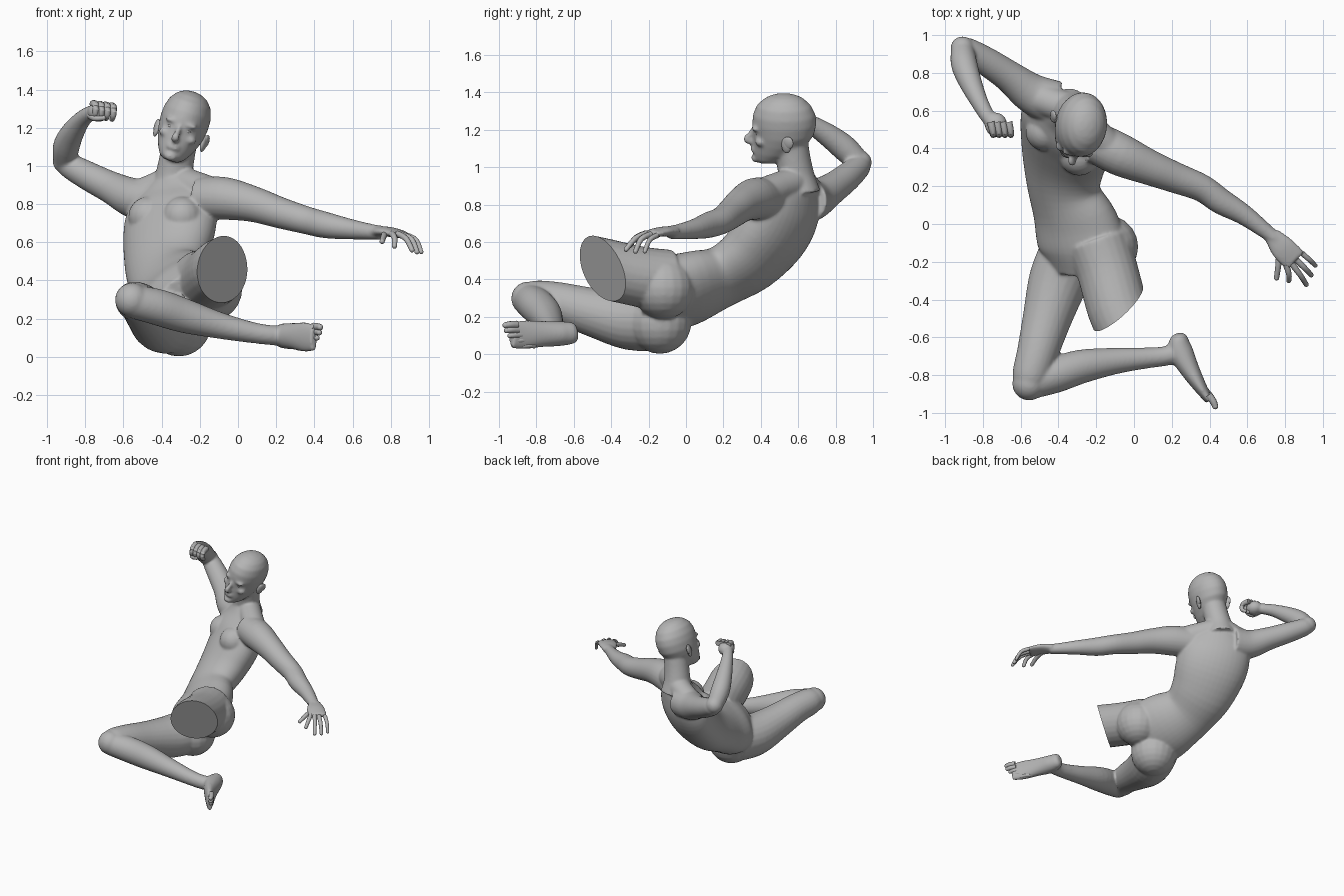
import bpy, bmesh, math
from mathutils import Vector, Matrix

if "Cube" in bpy.data.objects:
    bpy.data.objects.remove(bpy.data.objects["Cube"])

skin = bpy.data.materials.new("plain grey")
skin.diffuse_color = (0.46, 0.46, 0.46, 1)
skin.use_nodes = True
skin.node_tree.nodes["Principled BSDF"].inputs["Base Color"].default_value = skin.diffuse_color


def curve_points(secs, steps):
    """Catmull-Rom interpolation of section tuples."""
    if steps == 1:
        return [tuple(s) for s in secs]
    out = []
    ext = [secs[0]] + list(secs) + [secs[-1]]
    for i in range(len(secs) - 1):
        a, b, c, d = ext[i:i + 4]
        for k in range(steps):
            t = k / steps
            out.append(tuple(0.5 * (2 * q + (r - p) * t + (2 * p - 5 * q + 4 * r - s) * t * t
                             + (3 * q - p - 3 * r + s) * t ** 3) for p, q, r, s in zip(a, b, c, d)))
    return out + [tuple(secs[-1])]


def loft(bm, secs, lat0=(0, 0, 1), lat1=None, steps=4, n=24):
    """Closed tube through (x, y, z, half width[, half depth]) sections."""
    secs = [s if len(s) == 5 else (*s, s[3]) for s in secs]
    pts = curve_points(secs, steps)
    lat0, lat1 = Vector(lat0), Vector(lat1 or lat0)
    rings = []
    for i, s in enumerate(pts):
        p = Vector(s[:3])
        t = (Vector(pts[min(i + 1, len(pts) - 1)][:3]) - Vector(pts[max(i - 1, 0)][:3])).normalized()
        lat = lat0.lerp(lat1, i / (len(pts) - 1))
        lat = (lat - t * lat.dot(t)).normalized()
        dep = t.cross(lat)
        rings.append([bm.verts.new(p + lat * (s[3] * math.cos(a)) + dep * (s[4] * math.sin(a)))
                      for a in (math.tau * k / n for k in range(n))])
    faces = [bm.faces.new(rings[0]), bm.faces.new(rings[-1])]
    for r, q in zip(rings, rings[1:]):
        faces += [bm.faces.new((r[k], r[(k + 1) % n], q[(k + 1) % n], q[k])) for k in range(n)]
    bmesh.ops.recalc_face_normals(bm, faces=faces)


def ball(bm, c, r, rot=None):
    """Ellipsoid."""
    r = r if isinstance(r, tuple) else (r, r, r)
    m = Matrix.Translation(c) @ (rot.to_4x4() if rot else Matrix()) @ Matrix.Diagonal((*r, 1))
    bmesh.ops.create_uvsphere(bm, u_segments=20, v_segments=12, radius=1, matrix=m)


def finger(bm, pts, r):
    """Thin tube with a rounded tip."""
    loft(bm, [(*p, r * (1 - 0.12 * i)) for i, p in enumerate(pts)], (0.3, 0.5, 1), steps=3, n=10)
    ball(bm, pts[-1], r * (1 - 0.12 * (len(pts) - 1)))


def finish(name, bm):
    me = bpy.data.meshes.new(name)
    bm.to_mesh(me)
    bm.free()
    ob = bpy.data.objects.new(name, me)
    bpy.context.collection.objects.link(ob)
    me.materials.clear()
    me.materials.append(skin)
    bpy.ops.object.select_all(action='DESELECT')
    ob.select_set(True)
    bpy.context.view_layer.objects.active = ob
    bpy.ops.object.shade_smooth_by_angle(angle=math.radians(40))
    return ob


body = bmesh.new()

# torso, twisting from the pelvis up to the chest
loft(body, [(-.27, -.25, .29, .19, .13), (-.275, -.12, .32, .255, .165), (-.31, .02, .35, .25, .16),
            (-.37, .18, .41, .212, .14), (-.375, .33, .50, .235, .155), (-.36, .45, .63, .265, .165),
            (-.35, .52, .75, .265, .155), (-.34, .56, .84, .22, .12), (-.335, .58, .92, .12, .09)],
     (.8, -.2, .57), (.81, -.58, .03), n=40)
# buttocks and chest muscles
ball(body, (-.145, -.12, .355), .168)
ball(body, (-.31, -.14, .172), .170)
ball(body, (-.47, .49, .735), .105)
ball(body, (-.29, .36, .735), .105)
# neck and shoulder line
loft(body, [(-.34, .60, .86, .12), (-.335, .59, .95, .098), (-.32, .575, 1.04, .092), (-.30, .56, 1.15, .09)], (1, 0, 0))
loft(body, [(-.54, .68, .83, .09), (-.43, .64, .88, .085), (-.335, .6, .92, .085),
            (-.23, .5, .89, .085), (-.12, .39, .845, .09)])

# bent leg: thigh, knee, calf
loft(body, [(-.33, -.14, .185, .165), (-.40, -.30, .18, .158), (-.46, -.50, .225, .13),
            (-.51, -.68, .275, .11), (-.545, -.80, .295, .1), (-.555, -.85, .30, .085)])
ball(body, (-.555, -.845, .298), .09)
loft(body, [(-.55, -.84, .29, .088), (-.42, -.80, .26, .095), (-.28, -.755, .215, .09), (-.1, -.725, .165, .07),
            (.06, -.71, .13, .056), (.16, -.70, .115, .052), (.24, -.68, .11, .055)])
# foot, sole turned outwards
loft(body, [(.235, -.58, .115, .03, .022), (.238, -.60, .113, .055, .045), (.245, -.67, .11, .066, .066),
            (.295, -.77, .108, .07, .052), (.355, -.87, .103, .078, .034), (.40, -.935, .10, .07, .022)])

# leg cut off at the thigh
loft(body, [(-.19, -.10, .39, .17), (-.14, -.25, .415, .162), (-.085, -.45, .46, .162), (-.03, -.57, .49, .158)])

# stretched arm
loft(body, [(-.2, .43, .83, .11), (-.07, .365, .83, .112), (.08, .30, .80, .094), (.22, .245, .755, .082),
            (.36, .19, .715, .073), (.46, .12, .69, .069), (.58, .05, .67, .055), (.70, -.04, .655, .041),
            (.75, -.08, .65, .038)])
loft(body, [(.73, -.06, .655, .045, .03), (.79, -.13, .655, .068, .026), (.855, -.195, .64, .068, .02)], (.66, .72, 0))

# raised arm, elbow and forearm
loft(body, [(-.42, .64, .82, .12), (-.54, .69, .83, .107), (-.66, .78, .885, .085), (-.78, .86, .945, .076),
            (-.88, .92, 1.0, .066), (-.905, .935, 1.02, .055)])
ball(body, (-.908, .93, 1.025), .064)
loft(body, [(-.908, .93, 1.02, .06), (-.90, .85, 1.10, .070), (-.87, .76, 1.17, .062),
            (-.82, .65, 1.24, .047), (-.775, .57, 1.275, .04), (-.75, .54, 1.28, .04)], (1, 0, .3))
ball(body, (-.73, .525, 1.283), (.06, .065, .052))

# head in its own tilted frame
hz = Vector((.31, 0, .95)).normalized()
hx = Vector((.95, -.1, -.31))
hx = (hx - hz * hx.dot(hz)).normalized()
rot = Matrix((hx, hz.cross(hx), hz)).transposed()
origin = Vector((-.285, .53, 1.215))


def H(x, y, z):
    return origin + rot @ Vector((x, y, z))


profile = [(.182, -.03, .02, .02), (.172, -.075, .065, .055), (.155, -.11, .1, .083), (.12, -.15, .138, .111),
           (.07, -.172, .163, .127), (.02, -.176, .168, .13), (-.04, -.170, .155, .124), (-.09, -.170, .12, .11),
           (-.14, -.170, .06, .09), (-.18, -.168, 0, .066), (-.20, -.15, -.05, .04)]
verts = []
for z, yf, yb, hw in profile:
    verts.append([body.verts.new(H(hw * math.cos(a), (yf + yb) / 2 + (yb - yf) / 2 * math.sin(a), z))
                  for a in (math.tau * k / 32 for k in range(32))])
hf = [body.faces.new(verts[0]), body.faces.new(verts[-1])]
for r, q in zip(verts, verts[1:]):
    hf += [body.faces.new((r[k], r[(k + 1) % 32], q[(k + 1) % 32], q[k])) for k in range(32)]
bmesh.ops.recalc_face_normals(body, faces=hf)
# brow, nose, lips, chin
for s in (-1, 1):
    ball(body, H(s * .045, -.152, .005), (.045, .024, .014), rot)
    ball(body, H(s * .068, -.125, -.065), (.035, .03, .025), rot)
loft(body, [(*H(0, -.165, -.01), .012), (*H(0, -.19, -.05), .015), (*H(0, -.205, -.075), .021),
            (*H(0, -.175, -.09), .018)], hx)
for z in (-.118, -.134):
    ball(body, H(0, -.168, z), (.036, .017, .009), rot)
ball(body, H(0, -.155, -.178), (.036, .028, .024), rot)

# fuse everything into one smooth skin
raw = finish("raw_body", body)
m = raw.modifiers.new("fuse", 'REMESH')
m.mode, m.voxel_size = 'VOXEL', 0.0085
m = raw.modifiers.new("soften", 'SMOOTH')
m.factor, m.iterations = 0.5, 9
fused = bpy.data.meshes.new_from_object(raw.evaluated_get(bpy.context.evaluated_depsgraph_get()))
bpy.data.objects.remove(raw)
bm = bmesh.new()
bm.from_mesh(fused)
# flat cut through the thigh
cut, normal = Vector((-.085, -.45, .46)), Vector((.62, -.74, -.25))
near = [f for f in bm.faces if (f.calc_center_median() - cut).length < .3]
geom = list({v for f in near for v in f.verts}) + list({e for f in near for e in f.edges}) + near
bmesh.ops.bisect_plane(bm, geom=geom, plane_co=cut, plane_no=normal, clear_outer=True)
bmesh.ops.holes_fill(bm, edges=[e for e in bm.edges if e.is_boundary], sides=0)
finish("body", bm)

# open hand fingers
bm = bmesh.new()
for base, mid, tip, r in (((.77, -.14, .645), (.765, -.21, .635), (.755, -.285, .605), .018),
                          ((.805, -.215, .645), (.82, -.265, .625), (.82, -.30, .58), .017),
                          ((.835, -.21, .645), (.88, -.27, .62), (.912, -.32, .56), .017),
                          ((.86, -.19, .64), (.91, -.24, .615), (.938, -.27, .55), .017),
                          ((.89, -.155, .635), (.935, -.195, .61), (.96, -.22, .55), .015)):
    finger(bm, (base, mid, tip), r)
finish("open_hand_fingers", bm)

# curled fist fingers and thumb
bm = bmesh.new()
for i in range(4):
    x, z = -.758 + .031 * i, 1.325 - .004 * i
    finger(bm, ((x, .54, z), (x + .012, .485, z - .005), (x + .012, .472, z - .045), (x + .005, .50, z - .068)), .021)
finger(bm, ((-.775, .53, 1.265), (-.75, .48, 1.25), (-.705, .475, 1.252)), .018)
finish("fist_fingers", bm)

# toes
bm = bmesh.new()
for i in range(5):
    z = .158 - .028 * i
    y = -.965 + .006 * i * i
    x = .43 - .004 * i * i
    finger(bm, ((x - .035, y + .06, z), (x - .01, y + .025, z), (x, y, z - .003)), .021 - .0015 * i)
finish("toes", bm)

# ears and eyes
for s, side in ((-1, "right"), (1, "left")):
    bm = bmesh.new()
    tilt = rot @ Matrix.Rotation(s * -.3, 3, 'Z')
    ball(bm, H(s * .13, .02, -.06), (.014, .028, .045), tilt)
    ball(bm, H(s * .137, .03, -.045), (.012, .03, .035), tilt)
    finish(side + "_ear", bm)
    bm = bmesh.new()
    ball(bm, H(s * .043, -.146, -.026), (.021, .014, .010), rot)
    finish(side + "_eye", bm)
